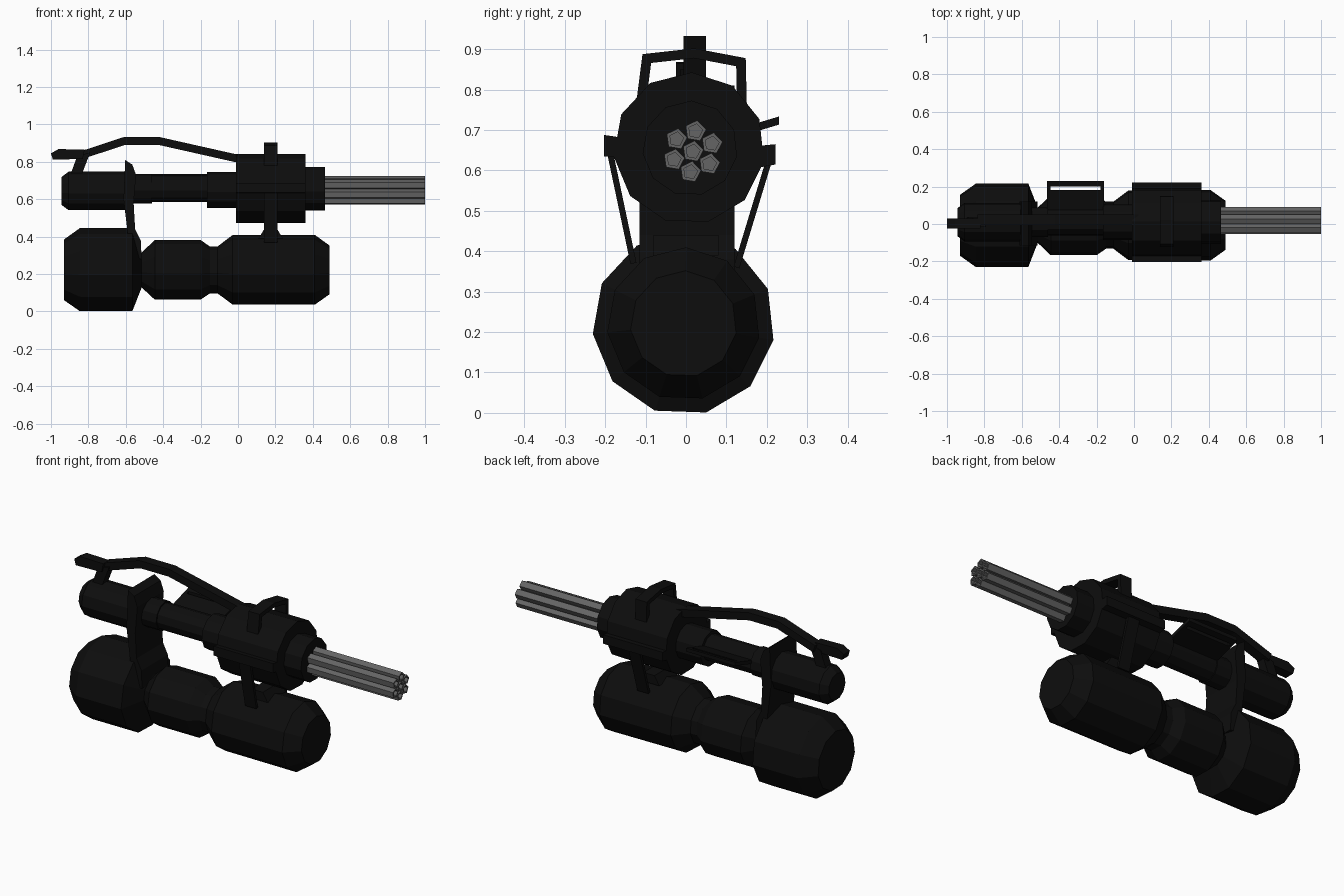
import bpy, bmesh, math
from mathutils import Vector

if "Cube" in bpy.data.objects:
    bpy.data.objects.remove(bpy.data.objects["Cube"])


def material(name, v):
    m = bpy.data.materials.new(name)
    m.diffuse_color = (v, v, v, 1)
    m.use_nodes = True
    m.node_tree.nodes["Principled BSDF"].inputs["Base Color"].default_value = m.diffuse_color
    return m


BLACK = material("gun_black", 0.004)
STEEL = material("barrel_grey", 0.13)


def finish(name, bm, mat):
    bmesh.ops.recalc_face_normals(bm, faces=bm.faces)
    me = bpy.data.meshes.new(name)
    bm.to_mesh(me)
    bm.free()
    me.materials.append(mat)
    ob = bpy.data.objects.new(name, me)
    bpy.context.collection.objects.link(ob)
    return ob


def lathe(name, profile, y, z, sides=11, start=88, mat=BLACK):
    """Turn a list of (x, radius) about an axis parallel to x."""
    bm = bmesh.new()
    rings = []
    for x, r in profile:
        angs = [math.radians(start) + i * math.tau / sides for i in range(sides)]
        rings.append([bm.verts.new((x, y + r * math.cos(a), z + r * math.sin(a))) for a in angs])
    for a, b in zip(rings, rings[1:]):
        for i in range(sides):
            j = (i + 1) % sides
            bm.faces.new((a[i], a[j], b[j], b[i]))
    bm.faces.new(rings[0])
    bm.faces.new(rings[-1])
    return finish(name, bm, mat)


def prism(name, pts, lo, hi, axis):
    """Extrude a flat outline: axis 'y' takes (x, z) points, axis 'x' takes (y, z)."""
    bm = bmesh.new()
    place = (lambda p, t: (p[0], t, p[1])) if axis == "y" else (lambda p, t: (t, p[0], p[1]))
    a = [bm.verts.new(place(p, lo)) for p in pts]
    b = [bm.verts.new(place(p, hi)) for p in pts]
    n = len(pts)
    for i in range(n):
        bm.faces.new((a[i], a[(i + 1) % n], b[(i + 1) % n], b[i]))
    bm.faces.new(a)
    bm.faces.new(b)
    return finish(name, bm, BLACK)


def band(name, path, width, lo, hi, axis):
    """Mitred strip of constant width along a 2D path, extruded along axis."""
    P = [Vector(p) for p in path]
    left, right = [], []
    for i, p in enumerate(P):
        d0 = (p - P[max(i - 1, 0)]).normalized() if i else (P[1] - p).normalized()
        d1 = (P[i + 1] - p).normalized() if i < len(P) - 1 else d0
        t = (d0 + d1).normalized()
        n = Vector((-t.y, t.x)) * (width / 2 / max(t.dot(d0), 0.4))
        left.append(p + n)
        right.append(p - n)
    return prism(name, left + right[::-1], lo, hi, axis)


# lower motor and tank body
lathe("lower_body", [(-0.93, 0.165), (-0.845, 0.226), (-0.565, 0.226), (-0.515, 0.095),
                     (-0.445, 0.162), (-0.2, 0.162), (-0.15, 0.127), (-0.11, 0.127),
                     (-0.03, 0.188), (0.41, 0.19), (0.49, 0.132)], -0.006, 0.22)

# upper receiver, stepped along its length
lathe("rear_cap", [(-0.945, 0.075), (-0.905, 0.105), (-0.56, 0.105)], 0.01, 0.643)
lathe("rear_shaft", [(-0.57, 0.08), (-0.46, 0.08), (-0.46, 0.073), (-0.16, 0.073)], 0.01, 0.655)
lathe("shaft_collar", [(-0.165, 0.097), (0.0, 0.097)], 0.01, 0.648)
lathe("main_housing", [(-0.01, 0.188), (0.36, 0.188)], 0.008, 0.655)
lathe("muzzle_collar", [(0.35, 0.118), (0.465, 0.118)], 0.01, 0.655)

# seven hollow five-sided barrels
cy, cz = 0.017, 0.647
centres = [(cy, cz)]
for i in range(6):
    a = math.radians(83 + 60 * i)
    centres.append((cy + 0.051 * math.cos(a), cz + 0.051 * math.sin(a)))
for i, (y, z) in enumerate(centres):
    lathe("barrel_%d" % i, [(0.44, 0.027), (1.0, 0.027), (1.0, 0.018), (0.94, 0.018)],
          y, z, 5, 80, STEEL)

# side rails on the housing
prism("side_rail_front", [(-0.203, 0.688), (-0.15, 0.68), (-0.15, 0.63), (-0.203, 0.635)],
      -0.01, 0.36, "x")
prism("side_rail_back", [(0.17, 0.66), (0.222, 0.665), (0.222, 0.615), (0.17, 0.605)],
      -0.01, 0.36, "x")

# struts down to the lower body
band("strut_front", [(-0.187, 0.64), (-0.13, 0.37)], 0.015, 0.14, 0.21, "x")
band("strut_back", [(0.207, 0.63), (0.125, 0.36)], 0.015, 0.14, 0.21, "x")
prism("strut_foot", [(0.14, 0.44), (0.21, 0.44), (0.24, 0.39), (0.11, 0.39)], -0.08, 0.08, "y")

# carrying hoop over the housing
band("top_hoop", [(-0.112, 0.76), (-0.097, 0.877), (0.02, 0.89), (0.136, 0.868), (0.139, 0.74)],
     0.024, 0.14, 0.21, "x")

# rear bracket joining upper and lower bodies
prism("rear_bracket", [(-0.603, 0.81), (-0.565, 0.785), (-0.545, 0.73), (-0.558, 0.58),
                       (-0.55, 0.44), (-0.52, 0.38), (-0.515, 0.28), (-0.58, 0.28),
                       (-0.592, 0.44), (-0.612, 0.6)], -0.115, 0.12, "y")

# bent top feed bar, grip end and post
band("top_bar", [(0.02, 0.812), (-0.425, 0.912), (-0.605, 0.912), (-0.83, 0.838)],
     0.042, -0.006, 0.05, "y")
prism("bar_end", [(-0.82, 0.865), (-0.96, 0.868), (-1.0, 0.845), (-0.99, 0.812), (-0.83, 0.815)],
      -0.025, 0.03, "y")
prism("bar_post", [(-0.86, 0.83), (-0.79, 0.85), (-0.84, 0.72), (-0.9, 0.72)],
      -0.015, 0.035, "y")

# tilted side handle: inner plate, outer rail and two arms
def tilted(name, x0, x1, y0, y1):
    h = lambda y: 0.722 + (y - 0.225) * 0.3
    prism(name, [(y0, h(y0) - 0.01), (y1, h(y1) - 0.01), (y1, h(y1) + 0.01), (y0, h(y0) + 0.01)],
          x0, x1, "x")


tilted("handle_plate", -0.455, -0.17, 0.04, 0.183)
tilted("handle_rail", -0.465, -0.16, 0.2, 0.23)
for k, x in enumerate((-0.465, -0.178)):
    tilted("handle_arm_%d" % k, x, x + 0.018, 0.05, 0.21)
